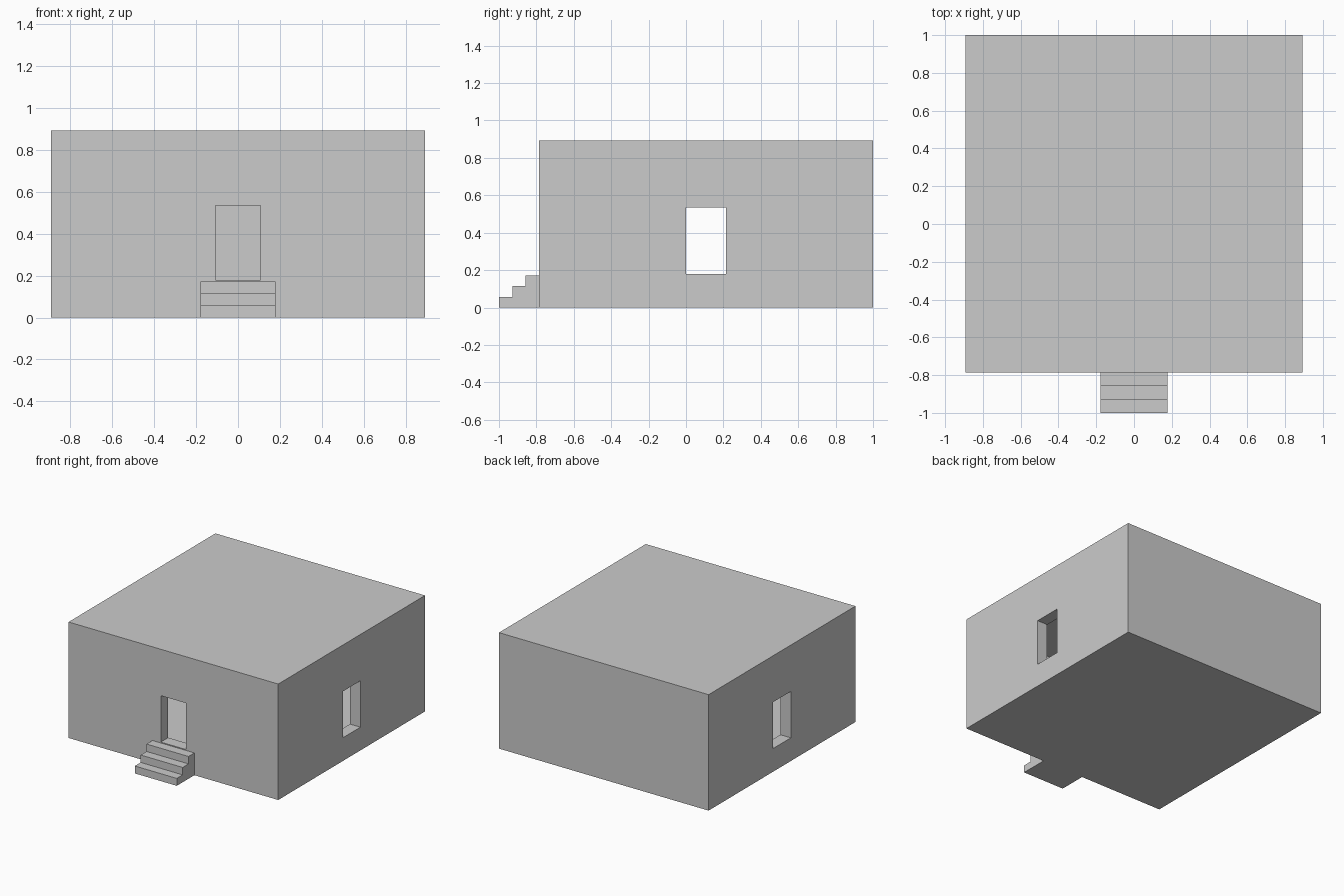
import bpy, bmesh

if "Cube" in bpy.data.objects:
    bpy.data.objects.remove(bpy.data.objects["Cube"])

U = 2 / 28          # modelling unit: total depth is 28 units
FRONT = -11.0       # front wall plane, in units
BACK = 14.0
HALF = 12.5
HEIGHT = 12.5
WALL = 1.25


def obj_from_bm(name, bm):
    bmesh.ops.recalc_face_normals(bm, faces=bm.faces)
    mesh = bpy.data.meshes.new(name)
    bm.to_mesh(mesh)
    bm.free()
    obj = bpy.data.objects.new(name, mesh)
    bpy.context.collection.objects.link(obj)
    return obj


def box(name, lo, hi):
    bm = bmesh.new()
    bmesh.ops.create_cube(bm, size=1)
    for v in bm.verts:
        v.co = [(hi[i] if v.co[i] > 0 else lo[i]) * U for i in range(3)]
    return obj_from_bm(name, bm)


def cut(target, cutter):
    mod = target.modifiers.new(cutter.name, 'BOOLEAN')
    mod.operation = 'DIFFERENCE'
    mod.solver = 'EXACT'
    mod.object = cutter
    cutter.hide_render = True
    cutter.hide_set(True)


# Hollow house shell with flat roof
house = box("house_walls", (-HALF, FRONT, 0), (HALF, BACK, HEIGHT))
cut(house, box("room_cutter", (-HALF + WALL, FRONT + WALL, WALL),
               (HALF - WALL, BACK - WALL, HEIGHT - WALL)))

# Doorway in front wall, windows through both side walls
cut(house, box("door_cutter", (-1.5, FRONT - 1, 2.5), (1.5, FRONT + 2, 7.5)))
cut(house, box("window_cutter", (-HALF - 1, 0, 2.5), (HALF + 1, 3, 7.5)))

# Front steps: stair profile extruded across x
STEPS, RISE, RUN = 3, 0.8, 1.0
profile = [(FRONT, 0), (FRONT - STEPS * RUN, 0)]
for i in range(STEPS):
    y = FRONT - (STEPS - i) * RUN
    profile += [(y, (i + 1) * RISE), (y + RUN, (i + 1) * RISE)]
bm = bmesh.new()
face = bm.faces.new([bm.verts.new((-2.5 * U, y * U, z * U)) for y, z in profile])
side = bmesh.ops.extrude_face_region(bm, geom=[face])
moved = [g for g in side["geom"] if isinstance(g, bmesh.types.BMVert)]
bmesh.ops.translate(bm, verts=moved, vec=(5 * U, 0, 0))
bmesh.ops.remove_doubles(bm, verts=bm.verts, dist=1e-5)
steps = obj_from_bm("front_steps", bm)
